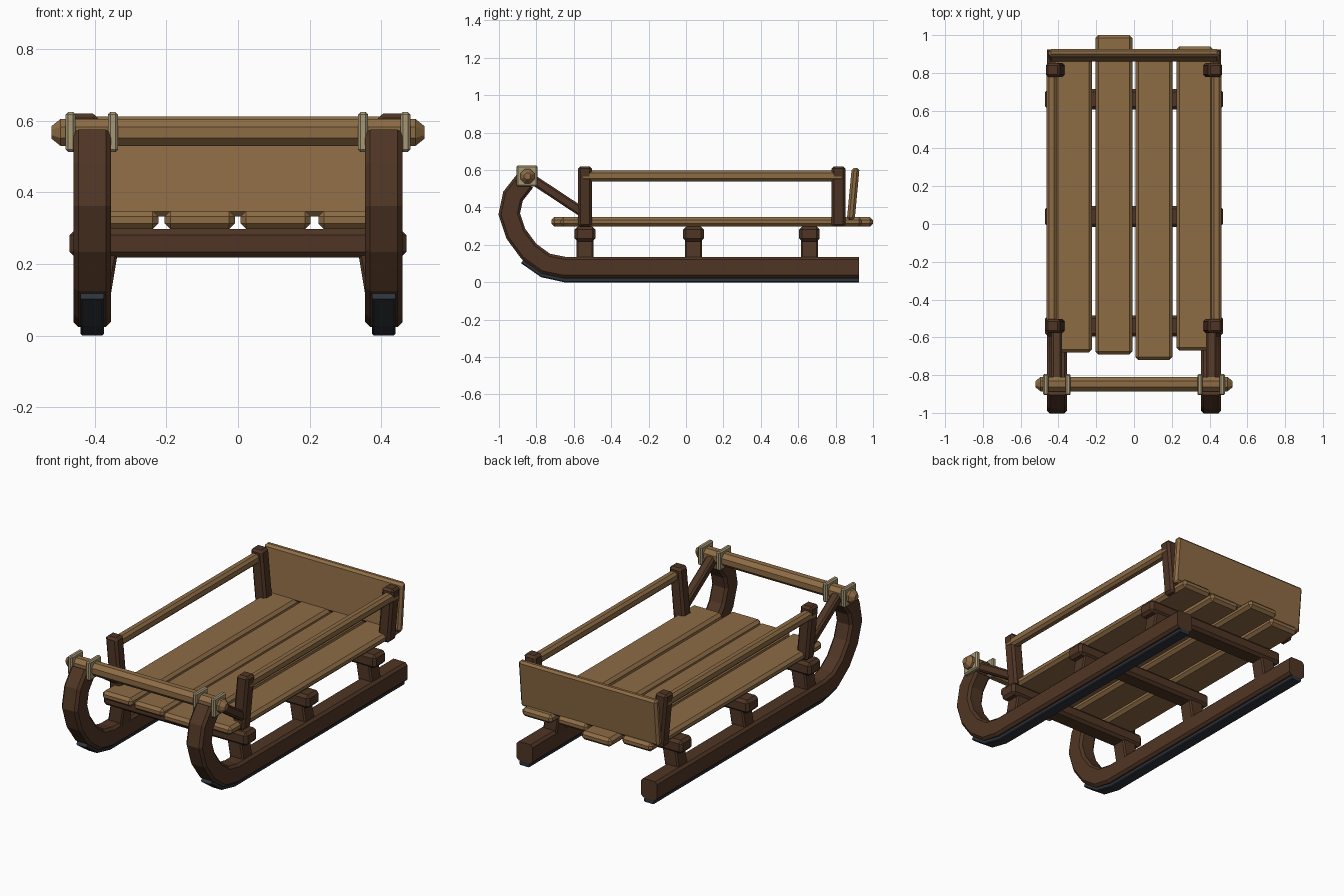
import bpy, bmesh
from mathutils import Vector, Matrix

cube = bpy.data.objects.get("Cube")
if cube:
    bpy.data.objects.remove(cube)


def material(name, rgb):
    m = bpy.data.materials.new(name)
    m.use_nodes = True
    m.diffuse_color = (*rgb, 1)
    bsdf = m.node_tree.nodes["Principled BSDF"]
    bsdf.inputs["Base Color"].default_value = (*rgb, 1)
    bsdf.inputs["Roughness"].default_value = 0.8
    return m


LIGHT = material("light wood", (0.27, 0.15, 0.06))
DARK = material("dark wood", (0.078, 0.036, 0.018))
STEEL = material("dark steel", (0.027, 0.033, 0.043))
BRASS = material("pale metal", (0.38, 0.31, 0.18))


def finish(bm, name, mat):
    bmesh.ops.recalc_face_normals(bm, faces=bm.faces)
    mesh = bpy.data.meshes.new(name)
    bm.to_mesh(mesh)
    bm.free()
    mesh.materials.append(mat)
    ob = bpy.data.objects.new(name, mesh)
    bpy.context.collection.objects.link(ob)
    return ob


def beam(name, low, high, mat, bevel=0.012, lean=(0, 0)):
    """Chamfered box between two corners; lean shifts the top in x and y."""
    bm = bmesh.new()
    low, high = Vector(low), Vector(high)
    size = high - low
    bmesh.ops.create_cube(bm, size=1)
    bmesh.ops.scale(bm, vec=size, verts=bm.verts)
    if bevel:
        bmesh.ops.bevel(bm, geom=bm.edges[:], offset=bevel, segments=1, affect='EDGES')
    for v in bm.verts:
        t = v.co.z / size.z + 0.5
        v.co += (low + high) / 2 + Vector((lean[0] * t, lean[1] * t, 0))
    return finish(bm, name, mat)


def sweep(name, x, path, width, thick, chamfer, mat):
    """Chamfered rectangle swept along a path in the yz plane, mitred at bends."""
    bm = bmesh.new()
    w, h, c = width / 2, thick / 2, chamfer
    section = [(w, h - c), (w - c, h), (c - w, h), (-w, h - c),
               (-w, c - h), (c - w, -h), (w - c, -h), (w, c - h)]
    pts = [Vector(p) for p in path]
    rings = []
    for i, p in enumerate(pts):
        before = (p - pts[i - 1]).normalized() if i else None
        after = (pts[i + 1] - p).normalized() if i + 1 < len(pts) else None
        tangent = ((before or after) + (after or before)).normalized()
        normal = Vector((-tangent.y, tangent.x))
        normal /= max(0.5, tangent.dot(after or before))
        rings.append([bm.verts.new((x + a, p.x + normal.x * b, p.y + normal.y * b))
                      for a, b in section])
    for r, s in zip(rings, rings[1:]):
        for k in range(8):
            bm.faces.new((r[k], r[k - 1], s[k - 1], s[k]))
    bm.faces.new(rings[0])
    bm.faces.new(rings[-1])
    return finish(bm, name, mat)


# Deck slats of uneven length
slats = [(-0.32, -0.68, 0.925), (-0.107, -0.69, 1.0),
         (0.105, -0.72, 0.92), (0.322, -0.67, 0.94)]
for i, (x, front, back) in enumerate(slats):
    beam(f"deck_slat_{i + 1}", (x - 0.098, front, 0.297), (x + 0.098, back, 0.348),
         LIGHT, 0.016)

# Cross beams under the deck
ROWS = (-0.54, 0.04, 0.66)
for i, y in enumerate(ROWS):
    beam(f"cross_beam_{i + 1}", (-0.47, y - 0.055, 0.218), (0.47, y + 0.055, 0.297),
         DARK, 0.016)

# Path of a runner, from the tail to the curled tip
runner_path = [(0.925, 0.08), (-0.65, 0.08), (-0.75, 0.1), (-0.84, 0.165),
               (-0.91, 0.26), (-0.945, 0.365), (-0.925, 0.46), (-0.862, 0.54)]
shoe_path = [(0.925, 0.0125), (-0.65, 0.0125), (-0.77, 0.039), (-0.875, 0.112)]

for side, s in (("left", 1), ("right", -1)):
    sweep(f"{side}_runner", s * 0.407, runner_path, 0.105, 0.112, 0.014, DARK)
    sweep(f"{side}_runner_shoe", s * 0.407, shoe_path, 0.066, 0.025, 0.005, STEEL)

    # Short legs between runner and cross beams
    for i, y in enumerate(ROWS):
        beam(f"{side}_leg_{i + 1}", (s * 0.405 - 0.046, y - 0.045, 0.09),
             (s * 0.405 + 0.046, y + 0.045, 0.24), DARK, 0.008, (-s * 0.025, 0))

    # Upright posts that lean outwards, with the side rail
    for end, y in (("front", -0.54), ("rear", 0.815)):
        beam(f"{side}_{end}_post", (s * 0.4 - 0.038, y - 0.037, 0.297),
             (s * 0.4 + 0.038, y + 0.037, 0.62), DARK, 0.013, (s * 0.03, 0))
    beam(f"{side}_side_rail", (s * 0.436 - 0.027, -0.565, 0.54),
         (s * 0.436 + 0.027, 0.845, 0.597), LIGHT, 0.014)

    # Diagonal strut from the front post to the tip
    sweep(f"{side}_strut", s * 0.41, [(-0.54, 0.365), (-0.84, 0.563)],
          0.055, 0.052, 0.01, DARK)

    # Plates that clamp the handle on both sides of the runner
    for place, x in (("outer", 0.467), ("inner", 0.349)):
        beam(f"{side}_{place}_clamp_plate", (s * x - 0.014, -0.906, 0.512),
             (s * x + 0.014, -0.794, 0.624), BRASS, 0.007)

# Tilted backboard
beam("backboard", (-0.452, 0.86, 0.333), (0.452, 0.902, 0.612), LIGHT, 0.013, (0, 0.026))

# Eight-sided handle with tapered ends
bm = bmesh.new()
bmesh.ops.create_cone(bm, cap_ends=True, segments=8, radius1=0.041, radius2=0.041, depth=0.99,
                      matrix=Matrix.Rotation(0.3927, 4, 'Z'))
caps = [f for f in bm.faces if len(f.verts) == 8]
for cap in caps:
    direction = 1 if cap.calc_center_median().z > 0 else -1
    tip = bmesh.ops.extrude_discrete_faces(bm, faces=[cap])["faces"][0]
    for v in tip.verts:
        v.co = Vector((v.co.x * 0.45, v.co.y * 0.45, v.co.z + direction * 0.026))
bmesh.ops.remove_doubles(bm, verts=bm.verts, dist=0.0001)
bmesh.ops.transform(bm, verts=bm.verts, matrix=Matrix.Translation((0, -0.848, 0.567))
                    @ Matrix.Rotation(1.5708, 4, 'Y'))
finish(bm, "front_handle", LIGHT)
